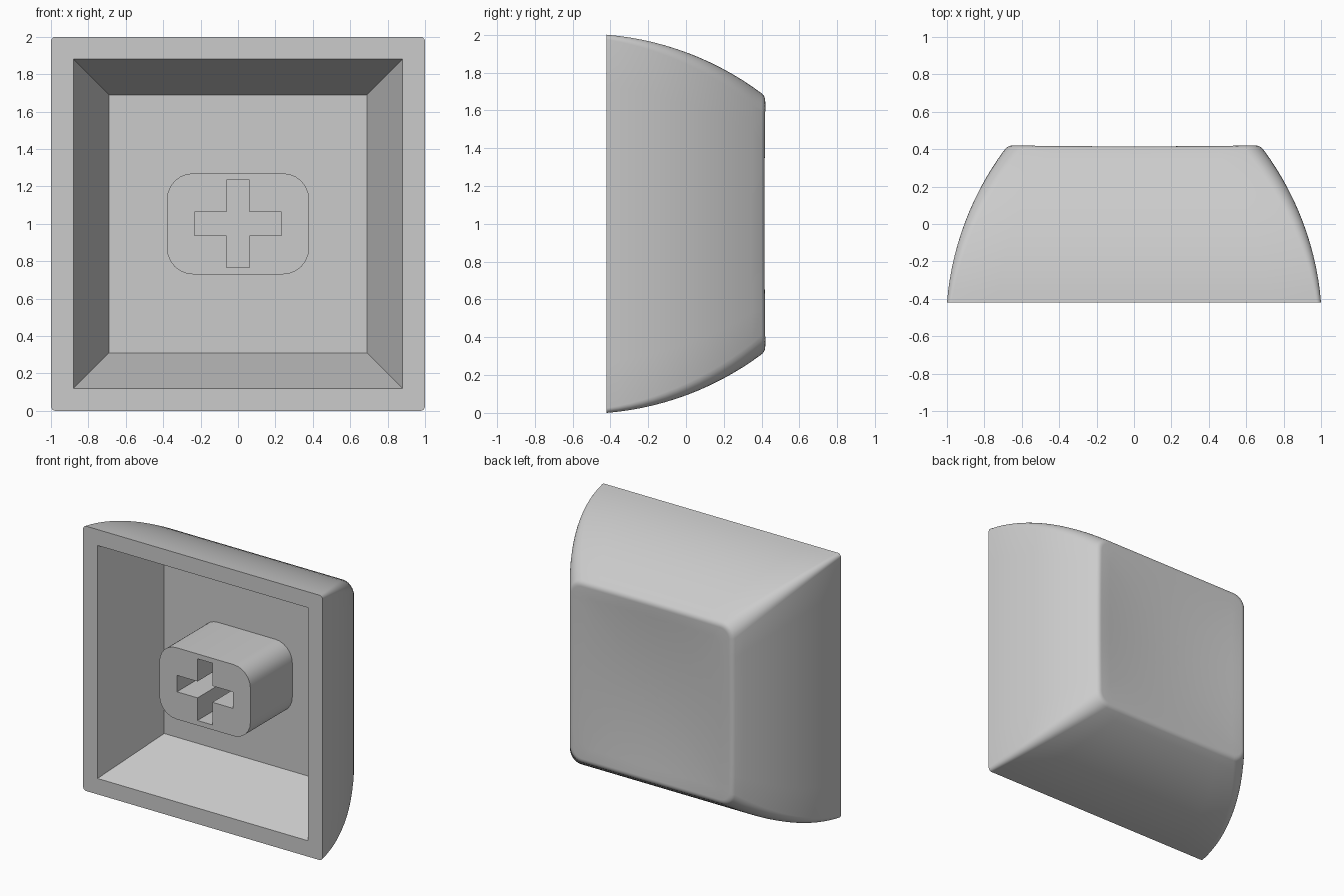
import bpy, bmesh
from math import sin, cos, pi, radians

if "Cube" in bpy.data.objects:
    bpy.data.objects.remove(bpy.data.objects["Cube"])

grey = bpy.data.materials.new("grey plastic")
grey.use_nodes = True
grey.diffuse_color = (0.6, 0.6, 0.6, 1)
grey.node_tree.nodes["Principled BSDF"].inputs["Base Color"].default_value = grey.diffuse_color

FRONT, BACK, FLOOR = -0.42, 0.42, 0.105


def rounded_rect(hx, hz, r, side=8, seg=6):
    """Outline around the origin, with subdivided sides and round corners."""
    pts = []
    corners = [(1, 1), (-1, 1), (-1, -1), (1, -1)]
    for i, (sx, sz) in enumerate(corners):
        arc = [(sx * (hx - r) + r * cos(pi / 2 * (i + k / seg)),
                sz * (hz - r) + r * sin(pi / 2 * (i + k / seg))) for k in range(seg + 1)]
        nx, nz = corners[(i + 1) % 4]
        a = arc[-1]
        turn = pi / 2 * (i + 1)
        b = (nx * (hx - r) + r * cos(turn), nz * (hz - r) + r * sin(turn))
        pts += arc
        pts += [(a[0] + (b[0] - a[0]) * k / side, a[1] + (b[1] - a[1]) * k / side)
                for k in range(1, side)]
    return pts


def finish(name, bm):
    bmesh.ops.recalc_face_normals(bm, faces=bm.faces)
    mesh = bpy.data.meshes.new(name)
    bm.to_mesh(mesh)
    bm.free()
    mesh.materials.append(grey)
    obj = bpy.data.objects.new(name, mesh)
    bpy.context.collection.objects.link(obj)
    bpy.ops.object.select_all(action="DESELECT")
    obj.select_set(True)
    bpy.context.view_layer.objects.active = obj
    bpy.ops.object.shade_smooth_by_angle(angle=radians(30))


def dish(x, z):
    """Depth of the shallow hollow in the back face."""
    u, v = min(1, (x / 0.65) ** 2), min(1, (z / 0.65) ** 2)
    return 0.025 * (1 - u) * (1 - v) + 0.005 * (2 - u - v)


# Shell: cavity, rim, curved sides, rounded edge and dished face as one loft
rings = []


def add_ring(half, y, r, dip=0, scale=1):
    rings.append([(x * scale, y - dip * dish(x * scale, z * scale), 1 + z * scale)
                  for x, z in rounded_rect(half, half, r)])


add_ring(0.69, FLOOR, 0, scale=0)
add_ring(0.69, FLOOR, 0)
add_ring(0.88, FRONT, 0)

R, a0, a1, steps = 1.59, radians(4.7), radians(36.7), 14
for i in range(steps + 1):
    t = i / steps
    a = a0 + (a1 - a0) * t
    half, y = 1 - R * (cos(a0) - cos(a)), FRONT + R * (sin(a) - sin(a0))
    add_ring(half, y, 0.025 + 0.075 * t)

fillet = 0.05
cx = half - fillet * cos(a1)
for i in range(1, 6):
    a = a1 + (pi / 2 - a1) * i / 5
    add_ring(cx + fillet * cos(a), BACK - fillet + fillet * sin(a), 0.1 - 0.006 * i, dip=i / 5)
for i in range(1, 9):
    add_ring(cx, BACK, 0.07, dip=1, scale=1 - i / 8)

bm = bmesh.new()
loops = [[bm.verts.new(p) for p in ring] for ring in rings]
for low, high in zip(loops, loops[1:]):
    for i in range(len(low)):
        j = (i + 1) % len(low)
        bm.faces.new((low[i], low[j], high[j], high[i]))
bmesh.ops.remove_doubles(bm, verts=bm.verts, dist=0.0005)
finish("keycap_shell", bm)

# Stem: rounded block with a cross-shaped socket down to the cavity floor
bm = bmesh.new()
w, arm = 0.062, 0.233
cross = []
for sx, sz in [(1, 1), (-1, 1), (-1, -1), (1, -1)]:
    corner = [(sx * arm, sz * w), (sx * w, sz * w), (sx * w, sz * arm)]
    cross += corner if sx == sz else corner[::-1]
for outline in (rounded_rect(0.38, 0.27, 0.14, side=1), cross):
    verts = [bm.verts.new((x, -0.395, 1 + z)) for x, z in outline]
    for i, v in enumerate(verts):
        bm.edges.new((v, verts[(i + 1) % len(verts)]))
bmesh.ops.triangle_fill(bm, edges=bm.edges, use_beauty=True)
ext = bmesh.ops.extrude_face_region(bm, geom=bm.faces[:], use_keep_orig=True)
moved = [g for g in ext["geom"] if isinstance(g, bmesh.types.BMVert)]
bmesh.ops.translate(bm, verts=moved, vec=(0, FLOOR + 0.395, 0))
finish("switch_stem", bm)
